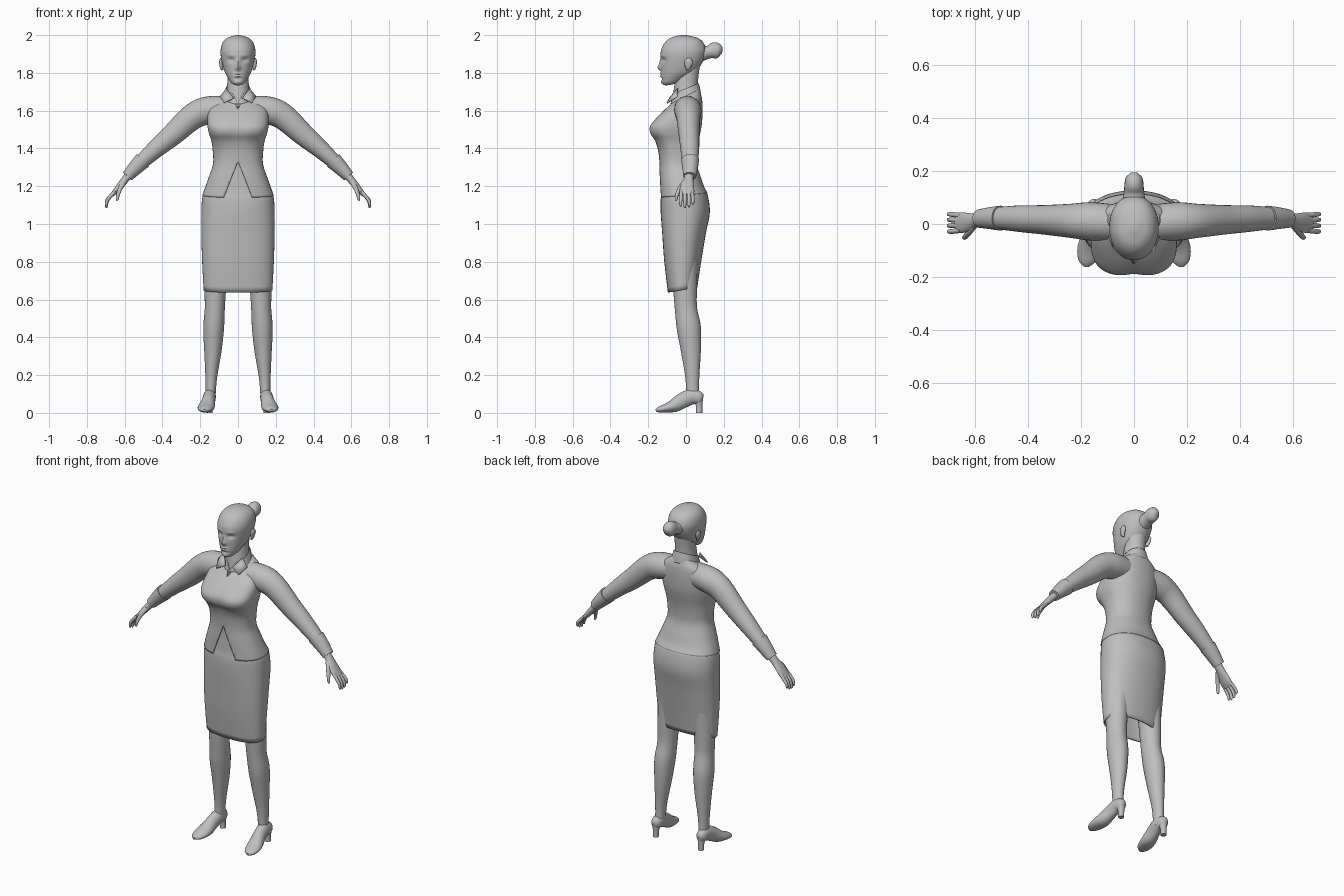
import bpy, bmesh, math
from mathutils import Vector

grey = bpy.data.materials.new("plain_grey")
grey.diffuse_color = (0.52, 0.52, 0.52, 1)
X, Y = Vector((1, 0, 0)), Vector((0, 1, 0))


def smooth_stations(st, n):
    """Catmull-Rom interpolation between tuples of numbers."""
    out = []
    for i in range(len(st) - 1):
        a, b, c, d = st[max(i - 1, 0)], st[i], st[i + 1], st[min(i + 2, len(st) - 1)]
        for k in range(n):
            t = k / n
            out.append([q + 0.5 * t * (r - p + t * (2*p - 5*q + 4*r - s + t * (3*(q - r) + s - p)))
                        for p, q, r, s in zip(a, b, c, d)])
    return out + [list(st[-1])]


def finish(name, bm, mirror=False, thick=0):
    bmesh.ops.recalc_face_normals(bm, faces=bm.faces)
    me = bpy.data.meshes.new(name)
    bm.to_mesh(me)
    bm.free()
    me.materials.append(grey)
    ob = bpy.data.objects.new(name, me)
    bpy.context.collection.objects.link(ob)
    if thick:
        mod = ob.modifiers.new("thickness", 'SOLIDIFY')
        mod.thickness, mod.offset = thick, -1
    if mirror:
        ob.modifiers.new("mirror", 'MIRROR')
    return ob


def skin(rings, caps=True):
    bm = bmesh.new()
    loops = [[bm.verts.new(p) for p in r] for r in rings]
    n = len(loops[0])
    for a, b in zip(loops, loops[1:]):
        for i in range(n):
            j = (i + 1) % n
            bm.faces.new((a[i], a[j], b[j], b[i]))
    if caps:
        bm.faces.new(loops[0])
        bm.faces.new(loops[-1])
    return bm


def body(st, n=4, seg=48, caps=True):
    """Horizontal rings: front z, back z, half width, front y, back y, squareness."""
    rings = []
    for zf, zb, hw, f, b, e in smooth_stations(st, n):
        ring = []
        for i in range(seg):
            a = 2 * math.pi * i / seg
            c, s = math.cos(a), math.sin(a)
            p = 2 / (e if s < 0 else 2.2)
            x = math.copysign(abs(c) ** p, c)
            y = math.copysign(abs(s) ** p, s)
            ring.append((hw * x, (f + b) / 2 + (b - f) / 2 * y, zf + (zb - zf) * (1 + y) / 2))
        rings.append(ring)
    return skin(rings, caps)


def tube(name, st, ref=Y, n=4, seg=20, mirror=True):
    """Tube along a path: x, y, z, radius along ref, radius across."""
    s = smooth_stations(st, n)
    pts = [Vector(q[:3]) for q in s]
    rings = []
    for i, q in enumerate(s):
        t = (pts[min(i + 1, len(s) - 1)] - pts[max(i - 1, 0)]).normalized()
        u = (ref - t * ref.dot(t)).normalized()
        v = t.cross(u)
        rings.append([pts[i] + u * q[3] * math.cos(2 * math.pi * k / seg)
                      + v * q[4] * math.sin(2 * math.pi * k / seg) for k in range(seg)])
    return finish(name, skin(rings), mirror)


def sculpt(bm, features):
    """Push the front surface in or out: x, z, x spread, z spread, amount."""
    for v in bm.verts:
        if v.co.y < -0.04:
            x, z = abs(v.co.x), v.co.z
            v.co.y += sum(d * math.exp(-((x - fx) / sx) ** 2 - ((z - fz) / sz) ** 2)
                          for fx, fz, sx, sz, d in features)


def v_cut(bm, z0, k):
    """Cut a V-shaped opening with its apex at z0 out of the front."""
    for sx in (1, -1):
        geom = bm.verts[:] + bm.edges[:] + bm.faces[:]
        bmesh.ops.bisect_plane(bm, geom=geom, plane_co=(0, 0, z0), plane_no=(sx, 0, k), dist=1e-5)
    gone = []
    for f in bm.faces:
        c = f.calc_center_median()
        if c.y < -0.02 and abs(c.x) + k * (c.z - z0) < 0:
            gone.append(f)
    bmesh.ops.delete(bm, geom=gone, context='FACES')


# Head with face relief
bm = body([(1.733, 1.737, .012, -.108, -.08, 2), (1.743, 1.748, .034, -.126, -.04, 2),
           (1.77, 1.775, .053, -.13, .005, 2.1), (1.80, 1.80, .068, -.131, .045, 2.1),
           (1.84, 1.84, .081, -.132, .078, 2.1), (1.88, 1.88, .09, -.133, .098, 2.1),
           (1.92, 1.92, .092, -.132, .106, 2.1), (1.96, 1.96, .081, -.112, .092, 2),
           (1.986, 1.986, .055, -.08, .06, 2), (2.0, 2.0, .012, -.03, .002, 2)], n=7, seg=80)
sculpt(bm, [(0, 1.827, .013, .014, -.016), (0, 1.85, .011, .024, -.009),
            (.036, 1.868, .019, .012, .011), (.036, 1.892, .026, .009, -.004),
            (0, 1.796, .02, .005, -.007), (0, 1.782, .018, .005, -.007),
            (0, 1.769, .022, .006, .004), (0, 1.75, .02, .01, -.004)])
finish("head", bm)
tube("ear", [(.082, .012, 1.815, .006, .005), (.088, .010, 1.83, .015, .008),
             (.091, .014, 1.86, .022, .009), (.089, .017, 1.878, .008, .005)])
tube("hair_bun", [(0, .075, 1.90, .045, .042), (0, .12, 1.91, .038, .034),
                  (0, .148, 1.918, .036, .043), (0, .175, 1.92, .031, .036),
                  (0, .193, 1.918, .012, .012)], ref=X, mirror=False)
tube("neck", [(0, .018, 1.84, .055, .056), (0, .004, 1.76, .06, .056),
              (0, 0, 1.70, .066, .061), (0, -.004, 1.62, .07, .07)], seg=32, mirror=False)

# Shirt with neck opening and split hem
bm = body([(1.64, 1.72, .067, -.077, .067, 2), (1.625, 1.695, .105, -.092, .076, 2.1),
           (1.60, 1.66, .145, -.118, .085, 2.3), (1.57, 1.60, .16, -.15, .088, 2.6),
           (1.52, 1.53, .162, -.191, .084, 3), (1.48, 1.48, .154, -.191, .075, 3),
           (1.44, 1.44, .141, -.165, .066, 2.7), (1.39, 1.39, .134, -.148, .058, 2.4),
           (1.32, 1.32, .132, -.14, .056, 2.4), (1.25, 1.25, .154, -.14, .078, 2.4),
           (1.20, 1.20, .172, -.139, .095, 2.4), (1.14, 1.165, .189, -.138, .114, 2.4)],
          seg=64, caps=False)
sculpt(bm, [(0, 1.5, .035, .05, .008)])
v_cut(bm, 1.33, .4)
v_cut(bm, 1.61, -.5)
finish("shirt", bm, thick=.005)

# Collar band and pointed flaps
bm = body([(1.635, 1.685, .08, -.082, .08, 2), (1.66, 1.715, .072, -.076, .075, 2),
           (1.688, 1.745, .065, -.068, .068, 2)], caps=False)
v_cut(bm, 1.64, -.6)
finish("collar", bm, thick=.005)
bm = bmesh.new()
bm.faces.new([bm.verts.new(p) for p in ((.06, -.042, 1.715), (.022, -.084, 1.665),
                                        (.073, -.098, 1.638), (.095, -.045, 1.672))])
finish("collar_flap", bm, mirror=True, thick=.006)

# Sleeves and turned-back cuffs
tube("sleeve", [(.07, .005, 1.61, .068, .068), (.165, .01, 1.60, .072, .074),
                (.24, .012, 1.568, .064, .069), (.345, .016, 1.474, .055, .059),
                (.43, .02, 1.402, .05, .049), (.51, .022, 1.33, .042, .039)], seg=28)
tube("cuff", [(.503, .022, 1.338, .047, .046), (.545, .022, 1.296, .041, .039),
              (.585, .02, 1.253, .034, .031)], seg=28)

# Hands
tube("palm", [(.56, .018, 1.28, .026, .024), (.595, .014, 1.238, .025, .02),
              (.625, .007, 1.203, .035, .017), (.65, .005, 1.172, .039, .014),
              (.668, .005, 1.153, .036, .01)])
for i, (y, drop) in enumerate([(-.027, .008), (-.006, 0), (.015, .004), (.035, .018)]):
    tube(f"finger_{i + 1}", [(.652, y * .9, 1.172, .009, .01), (.677, y, 1.145, .0095, .0095),
                             (.693, y * 1.05, 1.118 + drop / 2, .0085, .0085),
                             (.697, y * 1.05, 1.094 + drop, .007, .007),
                             (.694, y * 1.05, 1.085 + drop, .003, .003)], seg=12)
tube("thumb", [(.602, -.005, 1.225, .014, .014), (.622, -.032, 1.19, .012, .012),
               (.635, -.048, 1.155, .0095, .0095), (.64, -.052, 1.13, .007, .007),
               (.641, -.052, 1.122, .002, .002)], seg=12)

# Skirt, with its waist running up under the shirt
bm = body([(1.36, 1.36, .115, -.125, .045, 2.4), (1.25, 1.25, .138, -.126, .062, 2.4),
           (1.17, 1.19, .172, -.129, .097, 2.4), (1.13, 1.15, .189, -.134, .116, 2.4),
           (1.06, 1.06, .194, -.134, .126, 2.4), (.95, .95, .194, -.126, .105, 2.5),
           (.80, .81, .19, -.115, .082, 2.5), (.637, .665, .182, -.096, .06, 2.5)],
          seg=56, caps=False)
finish("skirt", bm, thick=.008)

# Legs and heeled shoes
tube("leg", [(.11, -.01, .9, .075, .065), (.12, -.005, .66, .063, .057),
             (.123, 0, .55, .059, .053), (.129, .015, .45, .064, .055),
             (.133, .026, .33, .053, .046), (.141, .033, .2, .038, .032),
             (.144, .035, .12, .034, .027), (.147, .038, .07, .036, .028)], seg=28)
tube("shoe", [(.15, .09, .075, .012, .018), (.15, .075, .078, .027, .033),
              (.15, .03, .085, .033, .041), (.156, -.02, .064, .035, .041),
              (.163, -.06, .04, .041, .036), (.171, -.1, .027, .043, .025),
              (.177, -.14, .018, .032, .016), (.178, -.16, .013, .01, .007)], ref=X, seg=24)
tube("shoe_heel", [(.15, .066, .075, .024, .024), (.15, .07, .035, .017, .017),
                   (.15, .07, 0, .017, .016)], seg=16)

for ob in bpy.context.collection.objects:
    ob.select_set(True)
    bpy.context.view_layer.objects.active = ob
bpy.ops.object.shade_smooth_by_angle(angle=math.radians(45))
